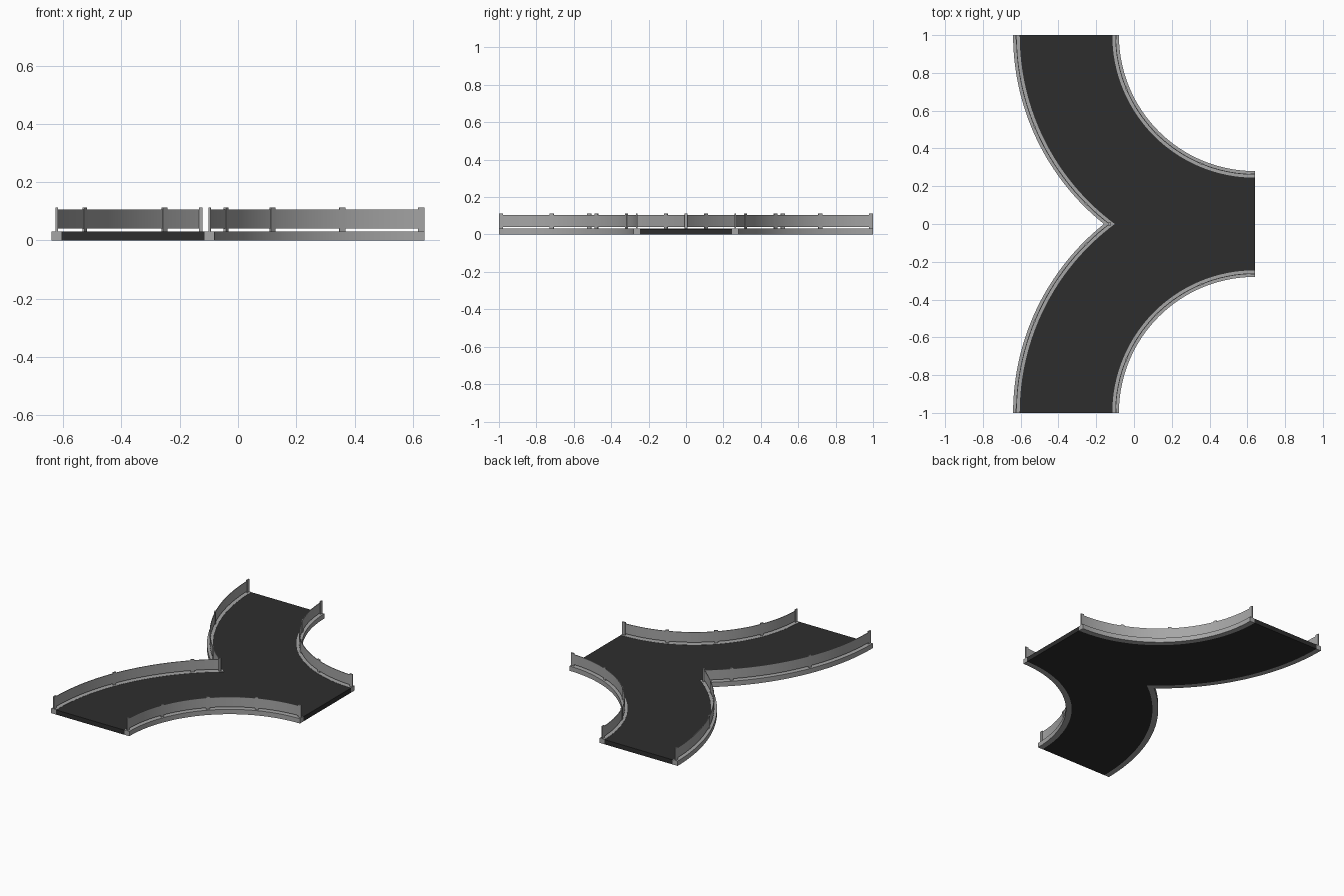
import bpy, bmesh
from math import sin, cos, asin, pi, radians

cube = bpy.data.objects.get("Cube")
if cube:
    bpy.data.objects.remove(cube, do_unlink=True)

CX, CY = 0.64, 1.0              # centre of the concentric lane arcs
R_IN, R_OUT = 0.755, 1.245      # road edges
KERB = 0.035                    # kerb width
SEGS = 32


def material(name, value):
    mat = bpy.data.materials.new(name)
    mat.use_nodes = True
    colour = (value, value, value, 1)
    mat.diffuse_color = colour
    mat.node_tree.nodes["Principled BSDF"].inputs["Base Color"].default_value = colour
    return mat


asphalt = material("dark asphalt", 0.027)
concrete = material("grey concrete", 0.38)


def finish(name, bm, mat, smooth=True):
    bmesh.ops.recalc_face_normals(bm, faces=bm.faces)
    mesh = bpy.data.meshes.new(name)
    bm.to_mesh(mesh)
    bm.free()
    mesh.materials.append(mat)
    obj = bpy.data.objects.new(name, mesh)
    bpy.context.collection.objects.link(obj)
    if smooth:
        bpy.ops.object.select_all(action='DESELECT')
        obj.select_set(True)
        bpy.context.view_layer.objects.active = obj
        bpy.ops.object.shade_smooth_by_angle(angle=radians(30))
    return obj


def end_angle(r):
    """Arcs wider than the centre offset stop at the y = 0 seam."""
    return asin(CY / r) if r > CY else pi / 2


def arc_point(r, a, side):
    return CX - r * cos(a), side * (CY - r * sin(a))


def sweep(name, r0, r1, z0, z1, side):
    """Rectangular section swept along an arc, mitred at the seam."""
    bm = bmesh.new()
    rings = []
    for i in range(SEGS + 1):
        ring = []
        for r, z in ((r0, z0), (r1, z0), (r1, z1), (r0, z1)):
            ring.append(bm.verts.new((*arc_point(r, end_angle(r) * i / SEGS, side), z)))
        rings.append(ring)
    for a, b in zip(rings, rings[1:]):
        for k in range(4):
            n = (k + 1) % 4
            bm.faces.new((a[k], a[n], b[n], b[k]))
    bm.faces.new(rings[0])
    bm.faces.new(rings[-1])
    return finish(name, bm, concrete)


def box(name, x, y, sx, sy, z0, z1, turn=0):
    bm = bmesh.new()
    bmesh.ops.create_cube(bm, size=1)
    bmesh.ops.scale(bm, vec=(sx, sy, z1 - z0), verts=bm.verts)
    obj = finish(name, bm, concrete, smooth=False)
    obj.location = (x, y, (z0 + z1) / 2)
    obj.rotation_euler.z = turn
    return obj


# Road: forked slab outlined by the four lane edges
outline = []
for r, side, back in ((R_OUT, -1, True), (R_IN, -1, False),
                      (R_IN, 1, True), (R_OUT, 1, False)):
    pts = [arc_point(r, end_angle(r) * i / SEGS, side) for i in range(SEGS + 1)]
    outline += pts[::-1] if back else pts
outline.pop()                   # the seam point is shared
bm = bmesh.new()
face = bm.faces.new([bm.verts.new((x, y, 0)) for x, y in outline])
top = bmesh.ops.extrude_face_region(bm, geom=[face])["geom"]
bmesh.ops.translate(bm, vec=(0, 0, 0.03),
                    verts=[v for v in top if isinstance(v, bmesh.types.BMVert)])
bmesh.ops.triangulate(bm, faces=[f for f in bm.faces if len(f.verts) > 4])
finish("road", bm, asphalt)

# Kerbs, guard rails and posts on both branches
POST_W, POST_D, POST_TOP = 0.022, 0.008, 0.112
for side, end in ((-1, "front"), (1, "back")):
    for edge, r0 in (("inner", R_IN - KERB), ("outer", R_OUT)):
        label = f"{end}_{edge}"
        mid = r0 + KERB / 2
        sweep(f"{label}_kerb", r0, r0 + KERB, 0, 0.031, side)
        sweep(f"{label}_rail", mid - 0.002, mid + 0.002, 0.04, 0.105, side)
        inset = POST_W / 2 / mid
        angles = [inset, pi / 8, pi / 4]
        if edge == "inner":
            angles += [3 * pi / 8, pi / 2 - inset]
        for n, a in enumerate(angles, 1):
            x, y = arc_point(mid, a, side)
            box(f"{label}_post_{n}", x, y, POST_D, POST_W, 0.03, POST_TOP, side * a)

# Shared post where the outer rails meet
seam_r = R_OUT + KERB / 2
seam_x = arc_point(seam_r, end_angle(seam_r), 1)[0]
box("seam_post", seam_x + 0.002, 0, 0.012, 0.016, 0.03, POST_TOP)
